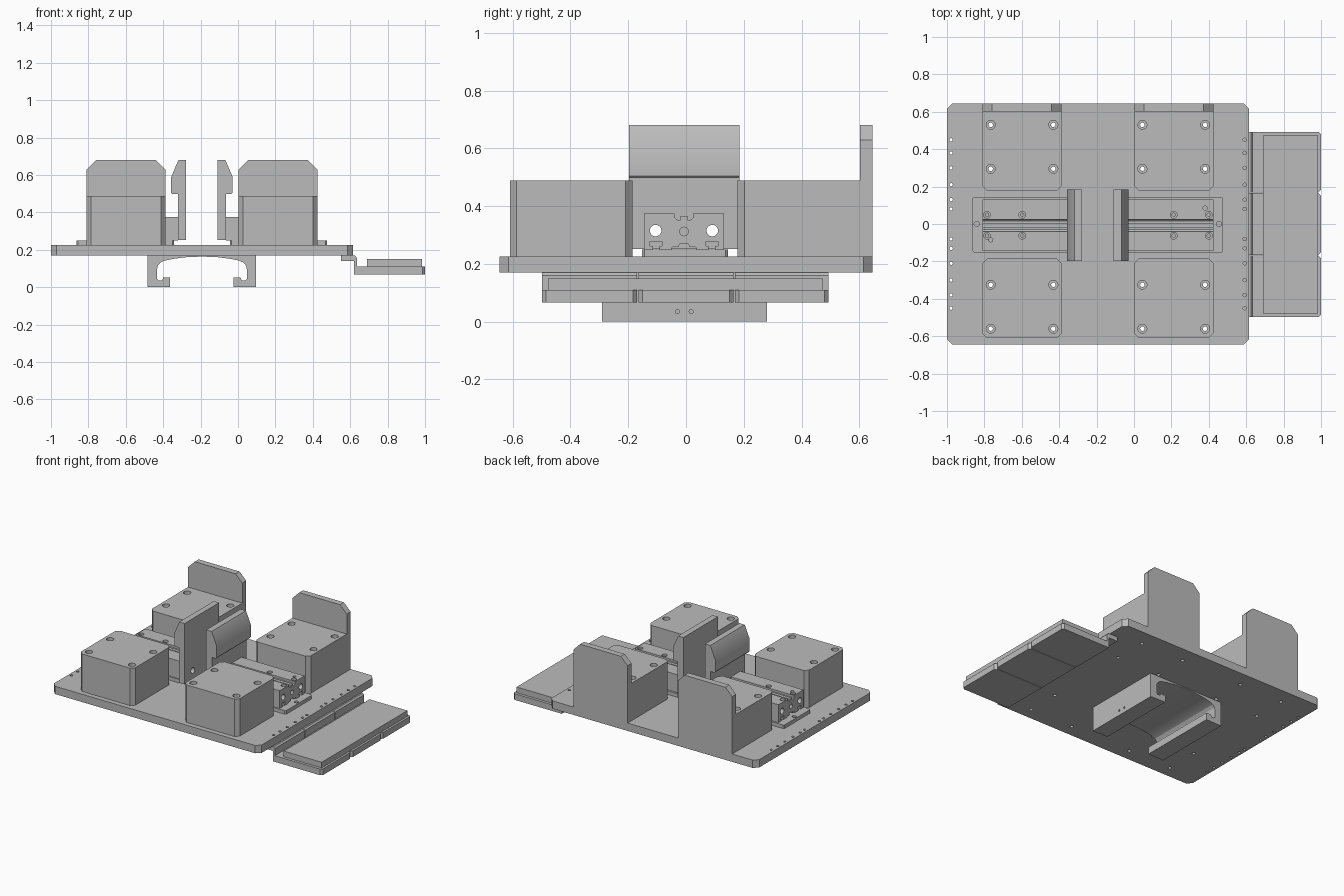
import bpy, bmesh, math
from mathutils import Matrix

if "Cube" in bpy.data.objects:
    bpy.data.objects.remove(bpy.data.objects["Cube"], do_unlink=True)

grey = bpy.data.materials.new("machined grey")
grey.use_nodes = True
grey.diffuse_color = (0.5, 0.5, 0.5, 1)
grey.node_tree.nodes["Principled BSDF"].inputs["Base Color"].default_value = (0.5, 0.5, 0.5, 1)

MID = -0.193      # symmetry plane of the fixture in x
AXIS_Y = -0.007   # centre line of the slides in y
TOP = 0.225       # top of the base plate
parts = []


def add_object(name, bm):
    bmesh.ops.recalc_face_normals(bm, faces=bm.faces)
    mesh = bpy.data.meshes.new(name)
    bm.to_mesh(mesh)
    bm.free()
    mesh.materials.append(grey)
    obj = bpy.data.objects.new(name, mesh)
    bpy.context.scene.collection.objects.link(obj)
    return obj


def prism(name, outline, axis, lo, hi):
    """Extrude a 2D outline along x, y or z."""
    place = {"x": lambda u, v, w: (w, u, v),
             "y": lambda u, v, w: (u, w, v),
             "z": lambda u, v, w: (u, v, w)}[axis]
    lo, hi = min(lo, hi), max(lo, hi)
    bm = bmesh.new()
    a = [bm.verts.new(place(u, v, lo)) for u, v in outline]
    b = [bm.verts.new(place(u, v, hi)) for u, v in outline]
    bm.faces.new(a)
    bm.faces.new(b)
    for i in range(len(a)):
        j = (i + 1) % len(a)
        bm.faces.new((a[i], a[j], b[j], b[i]))
    obj = add_object(name, bm)
    parts.append(obj)
    return obj


def rect(u0, u1, v0, v1, cuts=(0, 0, 0, 0)):
    """Rectangle with a chamfer per corner, anticlockwise from the low one."""
    u0, u1 = min(u0, u1), max(u0, u1)
    corners = [(u0, v0, 1, 1), (u1, v0, -1, 1), (u1, v1, -1, -1), (u0, v1, 1, -1)]
    pts = []
    for i, (u, v, du, dv) in enumerate(corners):
        c = cuts[i]
        if not c:
            pts.append((u, v))
            continue
        pair = [(u, v + dv * c), (u + du * c, v)]
        pts += pair if i % 2 == 0 else pair[::-1]
    return pts


def drill(obj, centres, radius, lo, hi, axis="z"):
    """Cut round holes, each centre given across the drilling axis."""
    bm = bmesh.new()
    for u, v in centres:
        w = (lo + hi) / 2
        if axis == "z":
            m = Matrix.Translation((u, v, w))
        else:
            m = Matrix.Translation((w, u, v)) @ Matrix.Rotation(math.pi / 2, 4, "Y")
        bmesh.ops.create_cone(bm, cap_ends=True, segments=20, radius1=radius,
                              radius2=radius, depth=hi - lo, matrix=m)
    cutter = add_object("hole_cutter", bm)
    cutter.hide_render = True
    mod = obj.modifiers.new("holes", "BOOLEAN")
    mod.operation, mod.solver, mod.object = "DIFFERENCE", "EXACT", cutter
    dg = bpy.context.evaluated_depsgraph_get()
    mesh = bpy.data.meshes.new_from_object(obj.evaluated_get(dg))
    obj.modifiers.clear()
    obj.data = mesh
    bpy.data.objects.remove(cutter, do_unlink=True)


def mirror_outline(half):
    """Complete a half outline (u measured from zero) by reflection."""
    return half + [(-u, v) for u, v in reversed(half) if u > 0]


# Base plate with rows of edge holes and screw holes
plate = prism("base_plate", rect(-1, 0.615, -0.645, 0.645, (0.03,) * 4), "z", 0.17, TOP)
rows = (0.08, 0.13, 0.21, 0.3, 0.38, 0.45)
screws = [(MID + s * x, y) for s in (-1, 1) for x in (0.238, 0.573)
          for y in (-0.56, -0.325, 0.295, 0.53)]
drill(plate, [(MID + s * 0.785, t * y) for s in (-1, 1) for t in (-1, 1) for y in rows],
      0.009, 0.1, 0.3)
drill(plate, screws, 0.012, 0.1, 0.3)

for s, side in ((-1, "right"), (1, "left")):
    def X(d):
        return MID + s * d

    # Riser blocks, front and rear, with counterbored screw holes
    x0, x1 = sorted((X(0.195), X(0.617)))
    c = 0.024
    front = prism(f"front_block_{side}", rect(x0, x1, -0.61, -0.185, (c,) * 4), "z", TOP, 0.488)
    rear = prism(f"rear_block_{side}", rect(x0, x1, 0.178, 0.604, (c, c, 0, 0)), "z", TOP, 0.488)
    for block, near in ((front, False), (rear, True)):
        holes = [p for p in screws if (p[1] > 0) == near and x0 < p[0] < x1]
        drill(block, holes, 0.024, 0.44, 0.6)
        drill(block, holes, 0.012, 0.1, 0.6)
    # Rear stop with clipped top corners
    prism(f"rear_stop_{side}", rect(x0, x1, TOP, 0.68, (0, 0, 0.052, 0.052)), "y", 0.602, 0.645)

    # Slide base
    base = prism(f"slide_base_{side}", rect(X(0.15), X(0.67), -0.152, 0.145, (0.008,) * 4),
                 "z", TOP, 0.25)
    drill(base, [(X(0.648), 0)], 0.014, 0.2, 0.3)

    # Slotted slide body
    half = [(0, 0.268), (0.015, 0.268), (0.02, 0.258), (0.04, 0.258), (0.044, 0.25),
            (0.085, 0.25), (0.085, 0.262), (0.076, 0.262), (0.076, 0.277), (0.117, 0.277),
            (0.117, 0.262), (0.108, 0.262), (0.108, 0.25), (0.138, 0.25), (0.138, 0.375),
            (0.032, 0.375), (0.032, 0.36), (0.022, 0.352), (0.012, 0.352), (0.012, 0.366),
            (0, 0.366)]
    outline = [(AXIS_Y + u, z) for u, z in mirror_outline(half)]
    body = prism(f"slide_body_{side}", outline, "x", X(0.128), X(0.618))
    bores = [(AXIS_Y + t * 0.098, 0.315) for t in (-1, 1)]
    drill(body, bores, 0.02, -2, 2, "x")
    ends = sorted((X(0.59), X(0.66)))
    drill(body, [(AXIS_Y, 0.312)], 0.015, ends[0], ends[1], "x")
    tops = [(X(d), AXIS_Y + t * 0.056) for d in (0.405, 0.593) for t in (-1, 1)]
    drill(body, tops, 0.018, 0.36, 0.5)
    drill(body, tops, 0.009, 0.335, 0.5)
    drill(body, [(X(0.573), s * 0.085)], 0.011, 0.34, 0.5)

    # Clamp jaw
    jaw = [(0.084, 0.252), (0.084, 0.68), (0.125, 0.68), (0.13, 0.67), (0.164, 0.59),
           (0.164, 0.505), (0.158, 0.498), (0.128, 0.498), (0.128, 0.252)]
    jaw_obj = prism(f"clamp_jaw_{side}", [(X(d), z) for d, z in jaw], "y", -0.197, 0.185)
    drill(jaw_obj, bores, 0.02, -2, 2, "x")

# Channel bracket underneath, open at the bottom
channel = [(0, 0.164), (0.09, 0.16), (0.15, 0.152), (0.2, 0.142), (0.222, 0.132),
           (0.236, 0.115), (0.24, 0.095), (0.24, 0.045), (0.232, 0.037), (0.212, 0.037),
           (0.207, 0.052), (0.17, 0.052), (0.17, 0.002), (0.29, 0), (0.29, 0.172), (0, 0.172)]
bracket = prism("channel_bracket", [(MID + u, z) for u, z in mirror_outline(channel)],
                "y", -0.29, 0.28)
for s in (-1, 1):
    e = sorted((MID + s * 0.27, MID + s * 0.32))
    drill(bracket, [(-0.03, 0.035), (0.018, 0.035)], 0.007, e[0], e[1], "x")

# Side shelf in three sections, joined to the plate by a step
step = [(0.55, 0.14), (0.55, 0.17), (0.625, 0.17), (0.635, 0.16), (0.635, 0.11),
        (0.66, 0.11), (0.66, 0.067), (0.62, 0.067), (0.62, 0.14)]
edges = (-0.5, -0.167, 0.167, 0.495)
for i, name in enumerate(("front", "middle", "rear")):
    lo, hi = edges[i] + 0.002, edges[i + 1] - 0.002
    prism(f"shelf_step_{name}", step, "y", lo, hi)
    prism(f"shelf_{name}", rect(0.655, 1, lo, hi, (0, 0.014, 0.014, 0)), "z", 0.067, 0.11)

# Raised pad on the shelf
prism("shelf_pad", rect(0.69, 0.985, -0.478, 0.473), "z", 0.108, 0.15)

# Smooth the round holes, keep the machined edges sharp
bpy.ops.object.select_all(action="DESELECT")
for obj in parts:
    obj.select_set(True)
bpy.context.view_layer.objects.active = parts[0]
bpy.ops.object.shade_smooth_by_angle(angle=math.radians(25))
